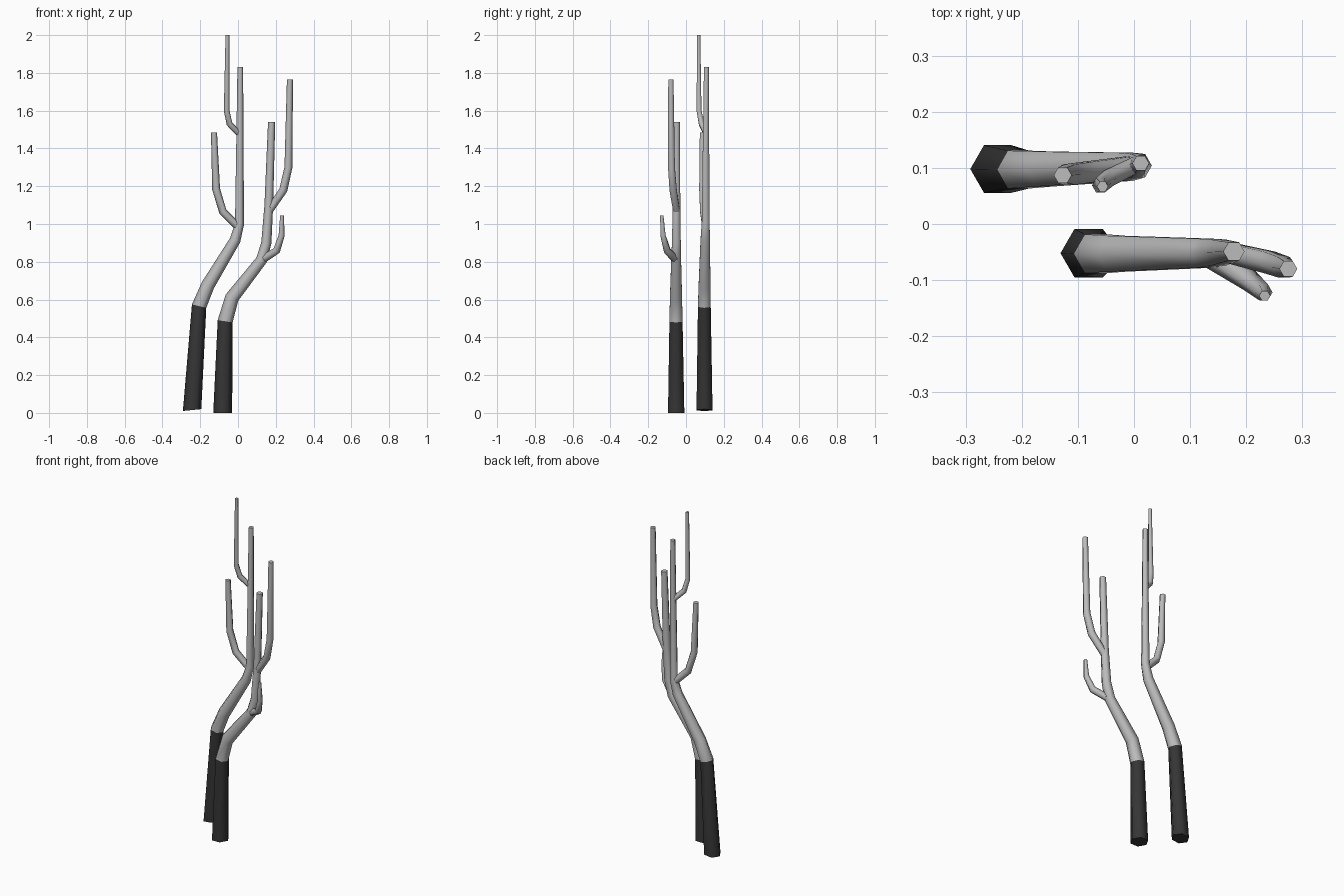
import bpy, bmesh, math
from mathutils import Vector

if "Cube" in bpy.data.objects:
    bpy.data.objects.remove(bpy.data.objects["Cube"])

SIDES = 6


def material(name, value):
    mat = bpy.data.materials.new(name)
    mat.use_nodes = True
    color = (value, value, value, 1)
    mat.diffuse_color = color
    mat.node_tree.nodes["Principled BSDF"].inputs["Base Color"].default_value = color
    return mat


bark = material("pale grey bark", 0.5)
sleeve = material("dark base", 0.036)


def limb(name, path, start_dir=None, dark_rings=0):
    """Six-sided tapering tube along (x, y, z, radius) points."""
    points = [Vector(p[:3]) for p in path]
    bm = bmesh.new()
    rings = []
    for i, centre in enumerate(points):
        before = (centre - points[i - 1]).normalized() if i else Vector()
        after = (points[i + 1] - centre).normalized() if i + 1 < len(points) else Vector()
        axis = (before + after).normalized()
        if i == 0 and start_dir:
            axis = Vector(start_dir).normalized()
        side = Vector((0, 1, 0))
        side = (side - axis * side.dot(axis)).normalized()
        front = side.cross(axis)
        ring = []
        for k in range(SIDES):
            a = math.tau * k / SIDES
            ring.append(bm.verts.new(
                centre + path[i][3] * (front * math.cos(a) + side * math.sin(a))))
        rings.append(ring)
    for i in range(len(rings) - 1):
        for k in range(SIDES):
            j = (k + 1) % SIDES
            face = bm.faces.new((rings[i][k], rings[i][j], rings[i + 1][j], rings[i + 1][k]))
            face.material_index = int(i < dark_rings)
    bottom = bm.faces.new(rings[0])
    bottom.material_index = int(dark_rings > 0)
    bm.faces.new(rings[-1])
    bmesh.ops.recalc_face_normals(bm, faces=bm.faces)
    mesh = bpy.data.meshes.new(name)
    bm.to_mesh(mesh)
    bm.free()
    mesh.materials.append(bark)
    mesh.materials.append(sleeve)
    obj = bpy.data.objects.new(name, mesh)
    bpy.context.collection.objects.link(obj)
    bpy.ops.object.select_all(action="DESELECT")
    obj.select_set(True)
    bpy.context.view_layer.objects.active = obj
    bpy.ops.object.shade_smooth_by_angle(angle=math.radians(70))


# Rear stem with its two branches
limb("rear_trunk", [
    (-0.243, 0.098, 0.015, 0.049), (-0.206, 0.097, 0.565, 0.039),
    (-0.16, 0.098, 0.675, 0.036), (-0.015, 0.102, 0.915, 0.029),
    (0.008, 0.104, 1.0, 0.024), (0.012, 0.108, 1.83, 0.015)],
    start_dir=(-0.1, 0, 1), dark_rings=1)
limb("rear_lower_branch", [
    (0.0, 0.104, 0.985, 0.02), (-0.08, 0.093, 1.065, 0.021),
    (-0.116, 0.088, 1.185, 0.021), (-0.127, 0.087, 1.485, 0.016)])
limb("rear_upper_branch", [
    (0.008, 0.108, 1.475, 0.015), (-0.045, 0.082, 1.53, 0.016),
    (-0.06, 0.069, 1.6, 0.015), (-0.056, 0.067, 2.0, 0.01)])

# Front stem with its two branches
limb("front_trunk", [
    (-0.081, -0.052, 0.0, 0.05), (-0.068, -0.053, 0.485, 0.04),
    (-0.032, -0.053, 0.61, 0.037), (0.125, -0.052, 0.81, 0.03),
    (0.15, -0.051, 0.9, 0.027), (0.163, -0.05, 1.1, 0.023),
    (0.178, -0.049, 1.54, 0.019)],
    start_dir=(0, 0, 1), dark_rings=1)
limb("front_upper_branch", [
    (0.165, -0.05, 1.07, 0.02), (0.24, -0.068, 1.18, 0.022),
    (0.267, -0.077, 1.3, 0.021), (0.275, -0.08, 1.765, 0.016)])
limb("front_lower_branch", [
    (0.135, -0.058, 0.815, 0.021), (0.205, -0.1, 0.86, 0.02),
    (0.231, -0.122, 0.94, 0.016), (0.233, -0.128, 1.045, 0.01)])
